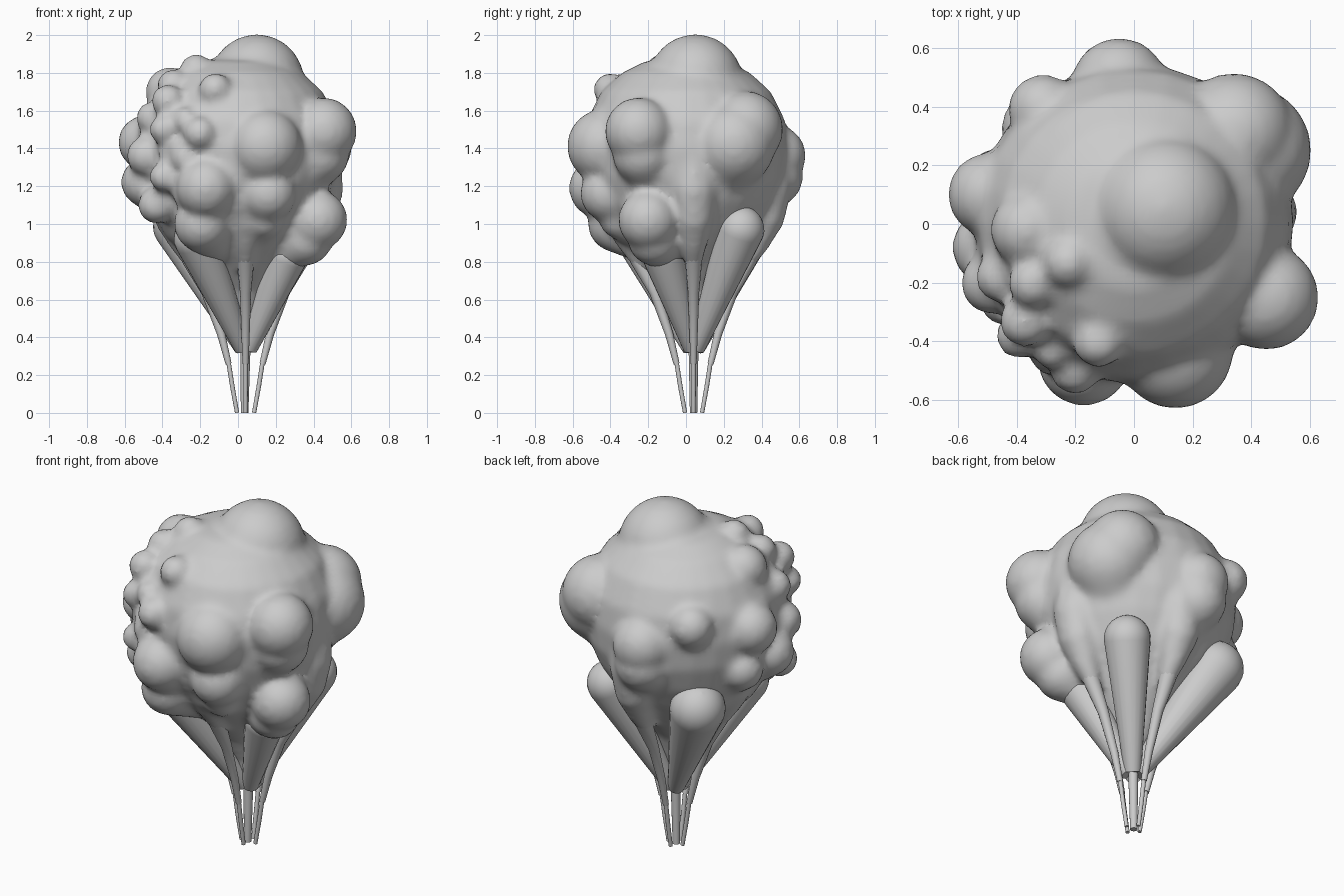
import bpy, bmesh, math, random
from mathutils import Vector

cube = bpy.data.objects.get("Cube")
if cube:
    bpy.data.objects.remove(cube)

grey = bpy.data.materials.new("soft_grey")
grey.use_nodes = True
grey.diffuse_color = (0.6, 0.6, 0.6, 1)
grey.node_tree.nodes["Principled BSDF"].inputs["Base Color"].default_value = (0.6, 0.6, 0.6, 1)

AXIS = Vector((0.04, 0.04, 0))  # line on which the stems gather
SIDES = {"left": (1, 0), "back": (0, 1), "right": (-1, 0), "front": (0, -1)}


def add_sweep(bm, points, radii, sides=20):
    """Rings of given radii along a path, capped at both ends."""
    points = [Vector(p) for p in points]
    rings = []
    for i, (p, r) in enumerate(zip(points, radii)):
        way = points[min(i + 1, len(points) - 1)] - points[max(i - 1, 0)]
        turn = Vector((0, 0, 1)).rotation_difference(way.normalized())
        angles = [math.tau * k / sides for k in range(sides)]
        rings.append([bm.verts.new(p + turn @ Vector((r * math.cos(a), r * math.sin(a), 0)))
                      for a in angles])
    for low, high in zip(rings, rings[1:]):
        for k in range(sides):
            n = (k + 1) % sides
            bm.faces.new((low[k], low[n], high[n], high[k]))
    bm.faces.new(rings[0][::-1])
    bm.faces.new(rings[-1])


def add_lobe(bm, centre, r, tip, tip_r, sides=20):
    """Teardrop: a ball whose far side tapers straight to a tip."""
    centre, tip = Vector(centre), Vector(tip)
    way = (centre - tip).normalized()
    lean = math.asin(min(0.9, (r - tip_r) / (centre - tip).length))
    points, radii = [tip], [tip_r]
    for i in range(10):
        a = -lean + (math.pi / 2 + lean) * i / 9
        points.append(centre + way * r * math.sin(a))
        radii.append(max(r * math.cos(a), 0.002))
    add_sweep(bm, points, radii, sides)


def add_strand(bm, side, steps):
    """Tube given by distance from the axis, height and radius."""
    out = Vector((*SIDES[side], 0))
    add_sweep(bm, [AXIS + out * d + Vector((0, 0, z)) for d, z, r in steps],
              [r for d, z, r in steps], 12)


def finish(name, bm):
    mesh = bpy.data.meshes.new(name)
    bm.to_mesh(mesh)
    bm.free()
    for f in mesh.polygons:
        f.use_smooth = len(f.vertices) == 4
    mesh.materials.append(grey)
    obj = bpy.data.objects.new(name, mesh)
    bpy.context.collection.objects.link(obj)
    return obj


# Central body, narrowing to the stalk
body = bmesh.new()
profile = [(0.34, 0.045), (0.5, 0.07), (0.65, 0.13), (0.8, 0.25), (0.95, 0.39), (1.1, 0.48),
           (1.25, 0.53), (1.4, 0.545), (1.55, 0.525), (1.7, 0.45), (1.8, 0.34), (1.86, 0.22), (1.89, 0.02)]
add_sweep(body, [AXIS * max(0, (1.1 - z) / 0.76) + Vector((0, 0, z)) for z, r in profile],
          [r for z, r in profile], 28)

# Crown lobe
add_lobe(body, (0.1, 0.05, 1.752), 0.252, (0.06, 0.04, 1.3), 0.15, 24)

# Large side lobes, each tapering inward and down into the body
large = [(0.14, -0.43, 1.41, 0.2), (0.45, -0.25, 1.49, 0.18), (0.43, -0.23, 1.37, 0.16),
         (0.34, 0.31, 1.5, 0.205), (0.38, 0.25, 1.42, 0.225), (-0.05, 0.47, 1.36, 0.165),
         (-0.05, 0.46, 1.25, 0.16), (-0.31, 0.39, 1.5, 0.12), (-0.49, 0.1, 1.43, 0.145),
         (-0.17, -0.46, 1.19, 0.16), (-0.49, -0.08, 1.22, 0.13), (0.16, -0.41, 1.16, 0.15),
         (0.14, -0.35, 1.03, 0.11), (-0.19, -0.37, 1.0, 0.15), (-0.36, -0.02, 1.7, 0.13),
         (-0.46, 0.14, 1.2, 0.12), (0.42, -0.2, 1.02, 0.16), (0.36, -0.17, 0.92, 0.14)]
for x, y, z, r in large:
    add_lobe(body, (x, y, z), r, (x * 0.5, y * 0.5, z * 0.6 + 0.25), r * 0.5)

# Cluster of small lobes on the front right
small = [(-0.12, -0.4, 1.71, 0.09), (-0.2, -0.49, 1.48, 0.09), (-0.22, -0.13, 1.81, 0.09),
         (-0.37, -0.33, 1.65, 0.09), (-0.39, -0.38, 1.5, 0.08), (-0.39, -0.38, 1.25, 0.08),
         (-0.48, -0.2, 1.36, 0.11), (-0.45, -0.18, 1.56, 0.09), (-0.43, -0.25, 1.1, 0.1),
         (-0.27, -0.43, 1.35, 0.09), (-0.34, -0.2, 1.73, 0.09)]
for x, y, z, r in small:
    add_lobe(body, (x, y, z), r, (x * 0.5, y * 0.5, z * 0.6 + 0.5), 0.03, 14)
random.seed(4)
for i in range(12):
    a, z = random.uniform(3.35, 4.2), random.uniform(1.1, 1.65)
    d = 0.53 - 0.6 * (z - 1.38) ** 2
    add_lobe(body, (d * math.cos(a), d * math.sin(a), z),
             random.uniform(0.045, 0.07), (0.2 * math.cos(a), 0.2 * math.sin(a), 1.35), 0.03, 10)

# Webs where the outer strands spread into the body
for side in SIDES:
    add_strand(body, side, [(0.255, 0.74, 0.03), (0.32, 0.88, 0.07), (0.37, 1.02, 0.11),
                            (0.39, 1.18, 0.13), (0.38, 1.4, 0.12)])

# Fuse the body and its lobes into one skin with soft creases
lobed_body = finish("lobed_body", body)
fuse = lobed_body.modifiers.new("fuse", 'REMESH')
fuse.mode = 'VOXEL'
fuse.voxel_size = 0.022
fuse.use_smooth_shade = True
soften = lobed_body.modifiers.new("soften", 'SMOOTH')
soften.factor = 0.5
soften.iterations = 6

# Lower lobes with long cones running into the central stalk
lower = {"front_left": (0.26, -0.12, 0.83, 0.11), "back_left": (0.29, 0.29, 0.97, 0.125),
         "back_right": (-0.3, 0.32, 0.99, 0.15), "front_right": (-0.22, -0.25, 0.92, 0.12)}
for side, (x, y, z, r) in lower.items():
    foot = AXIS + Vector((x, y, 0)).normalized() * 0.02
    bm = bmesh.new()
    add_lobe(bm, (x, y, z), r, (foot.x, foot.y, 0.34), 0.045)
    finish(f"{side}_lower_lobe", bm)

# Four outer strands: fine stem below, wider duct above
duct = [(0.09, 0.26, 0.016), (0.13, 0.42, 0.022), (0.205, 0.64, 0.03),
        (0.285, 0.8, 0.045), (0.35, 0.95, 0.06)]
stem = [(0.045, 0.0, 0.011), (0.07, 0.14, 0.012), (0.095, 0.3, 0.012)]
for side in SIDES:
    for part, steps in (("duct", duct), ("stem", stem)):
        bm = bmesh.new()
        add_strand(bm, side, steps)
        finish(f"{side}_{part}", bm)

# Central stem
bm = bmesh.new()
add_sweep(bm, [AXIS - Vector((0.005, 0, 0)), AXIS + Vector((0, 0, 0.4))], [0.02, 0.028], 14)
finish("central_stem", bm)
